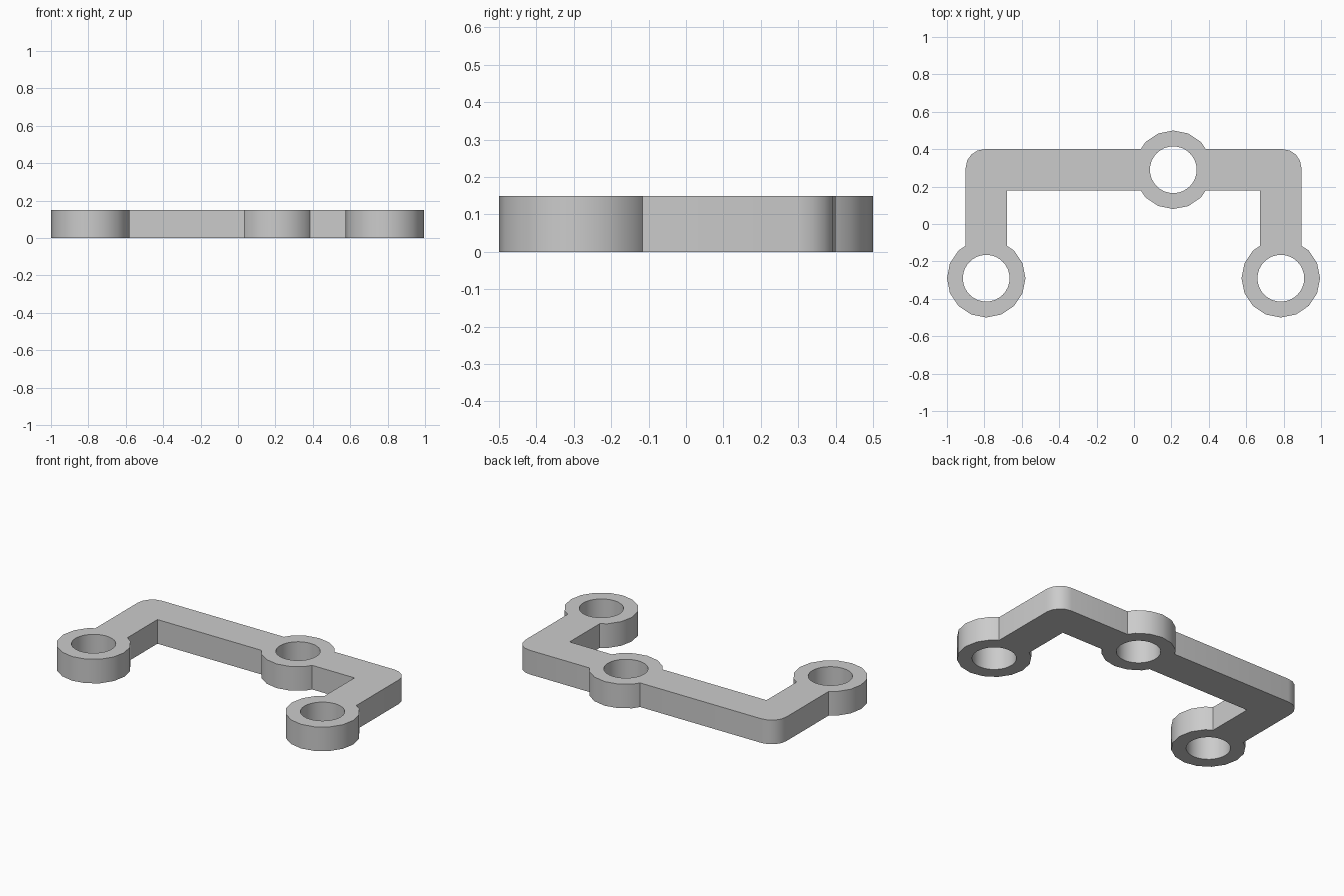
import bpy, bmesh, math
from mathutils import Vector

cube = bpy.data.objects.get("Cube")
if cube:
    bpy.data.objects.remove(cube, do_unlink=True)

HEIGHT = 0.15
RING, HOLE = 0.21, 0.125          # eyelet outer and bore radius
HALF = 0.11                       # half the arm width
NECK = 0.174                      # where an arm meets the faceted eyelet
FILLET = 0.1
LEFT, RIGHT, BAR_Y, FOOT_Y = 0.785, -0.79, 0.29, -0.29
MID_X = 0.21


def arc(cx, cy, radius, start, end, steps):
    """Points along an arc, angles in degrees."""
    angles = [math.radians(start + (end - start) * i / steps) for i in range(steps + 1)]
    return [(cx + radius * math.cos(a), cy + radius * math.sin(a)) for a in angles]


def foot_eyelet(cx):
    """Open ring outline at the end of a leg, counter-clockwise."""
    return ([(cx - HALF, FOOT_Y + NECK)]
            + arc(cx, FOOT_Y, RING, 135, 405, 12)
            + [(cx + HALF, FOOT_Y + NECK)])


def middle_bulge(side):
    """Half of the middle eyelet that sticks out of the bar."""
    start = 45 if side > 0 else 225
    return ([(MID_X + side * NECK, BAR_Y + side * HALF)]
            + arc(MID_X, BAR_Y, RING, start, start + 90, 4)
            + [(MID_X - side * NECK, BAR_Y + side * HALF)])


# Outline of the bracket, counter-clockwise from the right leg
top, inner = BAR_Y + HALF, BAR_Y - HALF
outline = foot_eyelet(RIGHT)
outline += [(RIGHT + HALF, inner)] + middle_bulge(-1) + [(LEFT - HALF, inner)]
outline += foot_eyelet(LEFT)
outline += arc(LEFT + HALF - FILLET, top - FILLET, FILLET, 0, 90, 4)
outline += middle_bulge(1)
outline += arc(RIGHT - HALF + FILLET, top - FILLET, FILLET, 90, 180, 4)

# Bores through the three eyelets
loops = [outline]
for cx, cy in ((RIGHT, FOOT_Y), (LEFT, FOOT_Y), (MID_X, BAR_Y)):
    loops.append(arc(cx, cy, HOLE, 0, 360, 32)[:-1])

# Fill the flat plate between the loops, then extrude it
bm = bmesh.new()
edges = []
for loop in loops:
    verts = [bm.verts.new((x, y, 0)) for x, y in loop]
    edges += [bm.edges.new((v, verts[i - 1])) for i, v in enumerate(verts)]
bmesh.ops.triangle_fill(bm, edges=edges, use_beauty=True, normal=Vector((0, 0, 1)))
plate = bmesh.ops.extrude_face_region(bm, geom=bm.faces[:], use_keep_orig=True)
raised = [g for g in plate["geom"] if isinstance(g, bmesh.types.BMVert)]
bmesh.ops.translate(bm, verts=raised, vec=(0, 0, HEIGHT))
bmesh.ops.recalc_face_normals(bm, faces=bm.faces[:])

mesh = bpy.data.meshes.new("bracket")
bm.to_mesh(mesh)
bm.free()
bracket = bpy.data.objects.new("bracket", mesh)
bpy.context.collection.objects.link(bracket)

# Plain grey material
grey = bpy.data.materials.new("light grey")
grey.use_nodes = True
grey.diffuse_color = (0.6, 0.6, 0.6, 1)
grey.node_tree.nodes["Principled BSDF"].inputs["Base Color"].default_value = (0.6, 0.6, 0.6, 1)
mesh.materials.append(grey)

# Smooth round walls with sharp rims
bpy.ops.object.select_all(action="DESELECT")
bracket.select_set(True)
bpy.context.view_layer.objects.active = bracket
bpy.ops.object.shade_smooth_by_angle(angle=math.radians(30))
